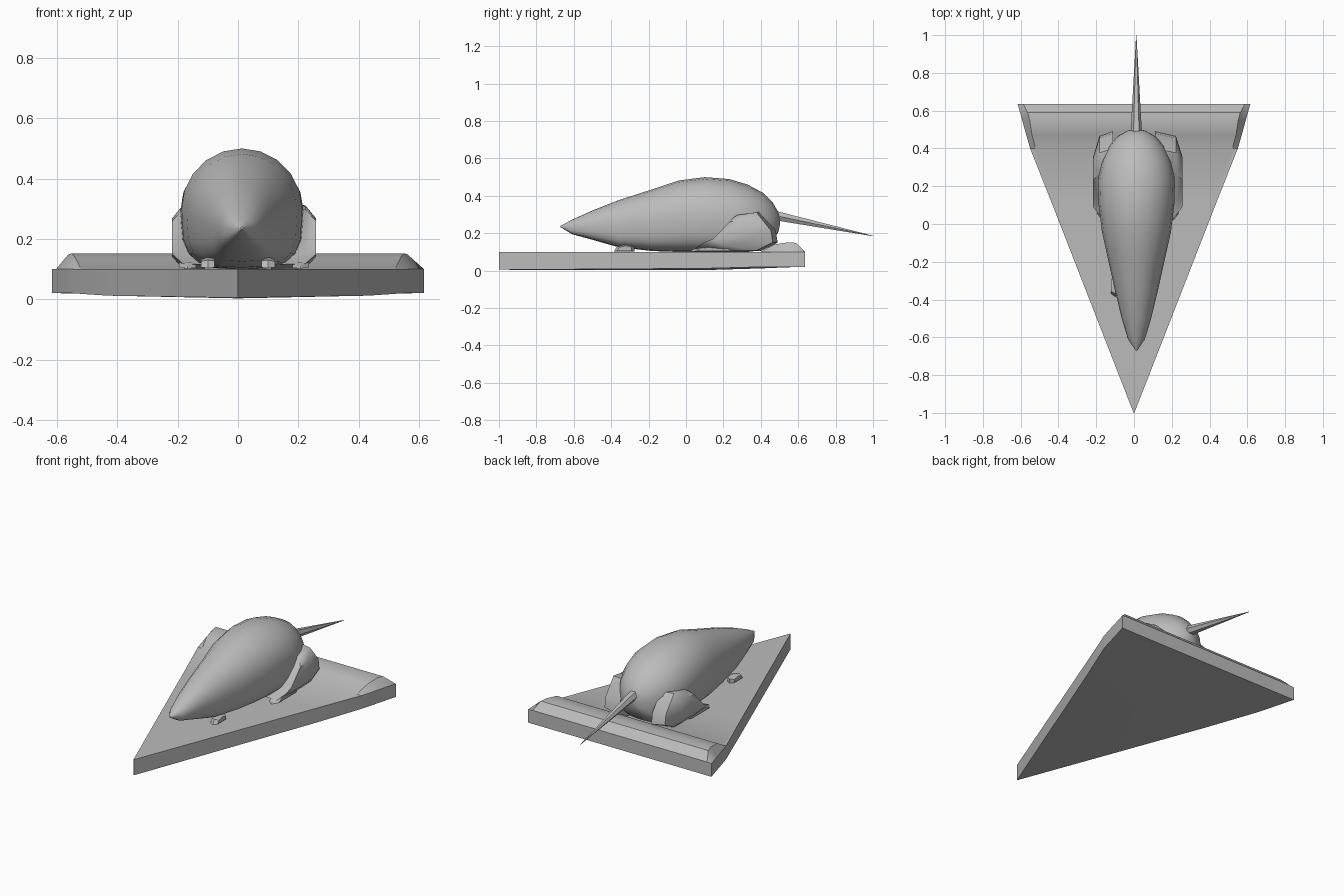
import bpy, bmesh, math
from mathutils import Vector

cube = bpy.data.objects.get("Cube")
if cube:
    bpy.data.objects.remove(cube, do_unlink=True)

grey = bpy.data.materials.new("plain grey")
grey.use_nodes = True
grey.diffuse_color = (0.5, 0.5, 0.5, 1)
grey.node_tree.nodes["Principled BSDF"].inputs["Base Color"].default_value = (0.5, 0.5, 0.5, 1)


def loft(name, rings, angle=35):
    """Skin equal-sized rings of points, capping both ends."""
    bm = bmesh.new()
    rows = [[bm.verts.new(p) for p in ring] for ring in rings]
    for a, b in zip(rows, rows[1:]):
        for i in range(len(a)):
            j = (i + 1) % len(a)
            bm.faces.new((a[i], a[j], b[j], b[i]))
    bm.faces.new(rows[0])
    bm.faces.new(rows[-1])
    bmesh.ops.remove_doubles(bm, verts=bm.verts, dist=0.0005)
    bmesh.ops.recalc_face_normals(bm, faces=bm.faces)
    mesh = bpy.data.meshes.new(name)
    bm.to_mesh(mesh)
    bm.free()
    mesh.materials.append(grey)
    obj = bpy.data.objects.new(name, mesh)
    bpy.context.collection.objects.link(obj)
    bpy.ops.object.select_all(action='DESELECT')
    obj.select_set(True)
    bpy.context.view_layer.objects.active = obj
    bpy.ops.object.shade_smooth_by_angle(angle=math.radians(angle))
    return obj


def oval(y, cx, half, low, high, n=20, square=0.6):
    """Upright cross-section with a round back and a squarer belly."""
    mid, tall = (low + high) / 2, (high - low) / 2
    ring = []
    for i in range(n):
        t = math.tau * i / n
        c, s = math.cos(t), math.sin(t)
        if s < 0:
            c = math.copysign(abs(c) ** square, c)
            s = -abs(s) ** square
        ring.append((cx + half * c, y, mid + tall * s))
    return ring


# Cheese wedge with a raised rind: y, half width, top, inset, edge top, edge base, mid base
wedge = [(-1, 0.002, 0.1, 0, 0.1, 0.005, 0.005),
         (0.1, 0.431, 0.1, 0.01, 0.1, 0.012, 0.003),
         (0.4, 0.55, 0.1, 0.03, 0.1, 0.02, 0.012),
         (0.47, 0.57, 0.14, 0.03, 0.1, 0.02, 0.015),
         (0.55, 0.592, 0.152, 0.04, 0.1, 0.02, 0.018),
         (0.59, 0.603, 0.148, 0.04, 0.1, 0.02, 0.02),
         (0.635, 0.616, 0.102, 0.03, 0.1, 0.02, 0.02)]
loft("cheese_wedge", [
    [(-w, y, base), (-w, y, edge), (inset - w, y, top), (w - inset, y, top),
     (w, y, edge), (w, y, base), (0, y, mid)]
    for y, w, top, inset, edge, base, mid in wedge], 30)

# Mouse body from nose to rump: y, half width, underside, back
body = [(-0.67, 0.004, 0.232, 0.24), (-0.61, 0.045, 0.195, 0.272),
        (-0.5, 0.078, 0.165, 0.322), (-0.36, 0.112, 0.125, 0.377),
        (-0.18, 0.152, 0.105, 0.435), (-0.04, 0.183, 0.1, 0.482),
        (0.1, 0.2, 0.098, 0.5), (0.23, 0.204, 0.098, 0.49),
        (0.33, 0.185, 0.1, 0.46), (0.41, 0.148, 0.112, 0.417),
        (0.465, 0.1, 0.155, 0.362), (0.495, 0.045, 0.21, 0.31),
        (0.503, 0.01, 0.25, 0.275)]
loft("mouse_body", [oval(y, 0.013, w, low, high) for y, w, low, high in body], 50)

# Tapering tail
loft("tail", [oval(0.42, 0.012, 0.036, 0.25, 0.335, 6, 1),
              oval(0.5, 0.012, 0.029, 0.262, 0.318, 6, 1),
              oval(1.0, 0.012, 0.001, 0.184, 0.187, 6, 1)], 40)

# Haunch outline, swept outwards in shrinking steps
haunch = [(0.04, 0.115), (0.13, 0.15), (0.27, 0.3), (0.38, 0.315),
          (0.46, 0.215), (0.47, 0.15), (0.38, 0.105), (0.2, 0.1)]
paw = [Vector(p) for p in ((-1, -0.5), (-0.7, 0.6), (0.2, 1), (1, 0.6), (1, -0.5))]
for side, label, reach in ((1, "left", 0.258), (-1, "right", 0.218)):
    rings = []
    for x, scale, lean in ((0.11, 1, 0.02), (reach - 0.035, 0.97, 0), (reach, 0.6, -0.04)):
        rings.append([(side * x, 0.27 + (y - 0.27) * scale + lean, 0.2 + (z - 0.2) * scale)
                      for y, z in haunch])
    loft(label + "_haunch", rings, 45)
    # Long hind foot and small forepaw
    for name, x, y, z, size, tall, wide in (("hind_foot", reach - 0.05, 0.14, 0.112, 0.12, 0.02, 0.028),
                                            ("forepaw", 0.1, -0.33, 0.115, 0.055, 0.025, 0.022)):
        loft(label + "_" + name, [
            [(side * (x + d * wide), y + p.x * size * s, z + p.y * tall * s) for p in paw]
            for d, s in ((-1, 0.8), (0, 1), (1, 0.7))], 40)
